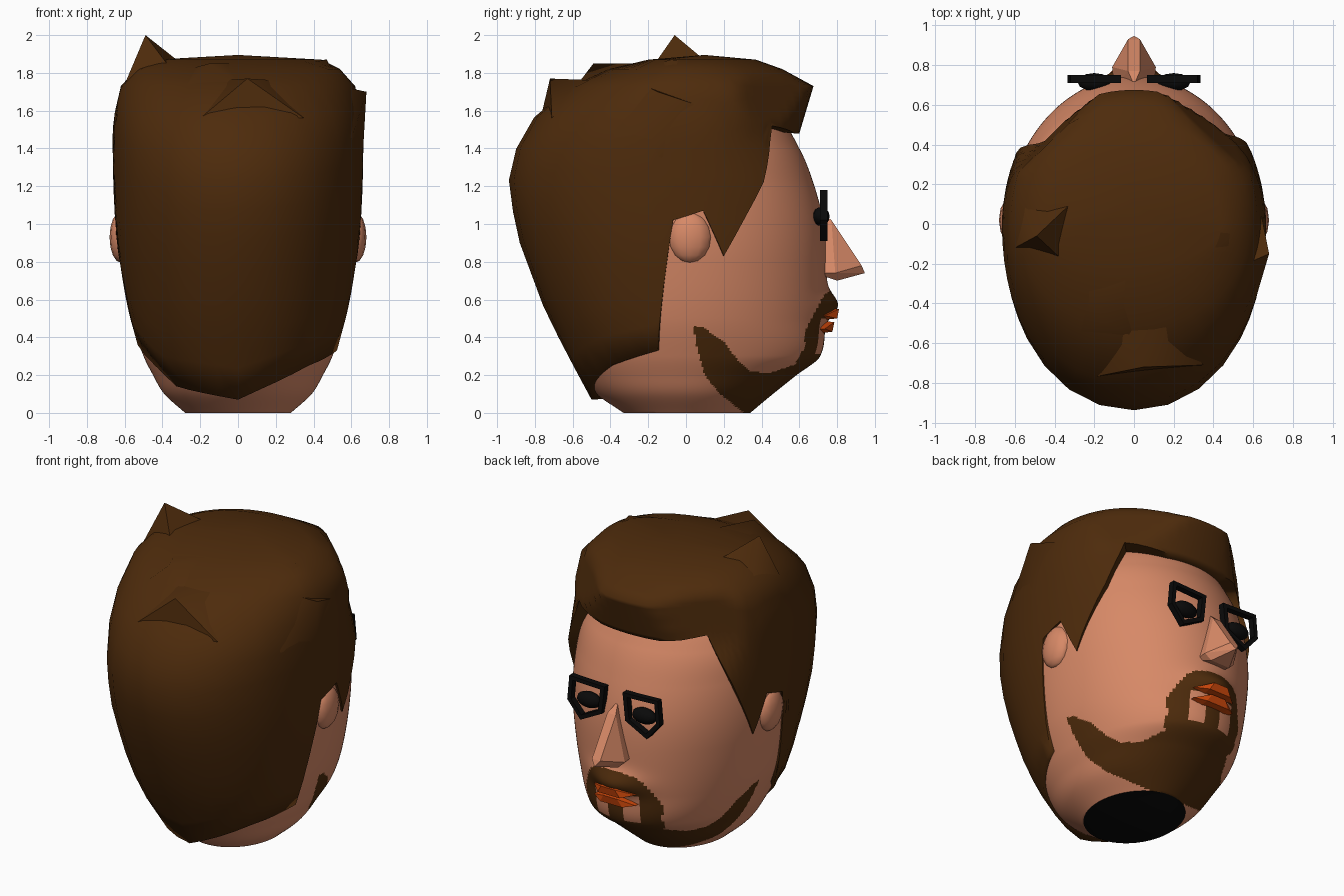
import bpy, bmesh, math
from mathutils import Vector, Matrix

if "Cube" in bpy.data.objects:
    bpy.data.objects.remove(bpy.data.objects["Cube"])


def material(name, rgb):
    m = bpy.data.materials.new(name)
    m.diffuse_color = (*rgb, 1)
    m.use_nodes = True
    m.node_tree.nodes["Principled BSDF"].inputs["Base Color"].default_value = m.diffuse_color
    return m


SKIN = material("skin", (0.68, 0.25, 0.135))
BROWN = material("brown hair", (0.075, 0.024, 0.0035))
BLACK = material("black", (0.003, 0.003, 0.003))
LIP = material("orange lips", (0.58, 0.06, 0.003))


def finish(name, bm, mats, smooth=None):
    bmesh.ops.recalc_face_normals(bm, faces=bm.faces)
    me = bpy.data.meshes.new(name)
    bm.to_mesh(me)
    bm.free()
    for m in mats:
        me.materials.append(m)
    ob = bpy.data.objects.new(name, me)
    bpy.context.collection.objects.link(ob)
    if smooth:
        bpy.ops.object.select_all(action='DESELECT')
        ob.select_set(True)
        bpy.context.view_layer.objects.active = ob
        bpy.ops.object.shade_smooth_by_angle(angle=math.radians(smooth))
    return ob


def sample(table, z, curved):
    """Interpolate table rows (z, back, front, half width) at height z."""
    i = 0
    while i < len(table) - 2 and z > table[i + 1][0]:
        i += 1
    a, b = table[i], table[i + 1]
    t = min(1, max(0, (z - a[0]) / (b[0] - a[0])))
    if not curved:
        return [p + (q - p) * t for p, q in zip(a[1:], b[1:])]
    h = b[0] - a[0]
    p0, p3 = table[max(i - 1, 0)], table[min(i + 2, len(table) - 1)]
    out = []
    for k in (1, 2, 3):
        m0 = (b[k] - p0[k]) / (b[0] - p0[0]) * h
        m1 = (p3[k] - a[k]) / (p3[0] - a[0]) * h
        out.append(a[k] * (2*t**3 - 3*t*t + 1) + m0 * (t**3 - 2*t*t + t)
                   + b[k] * (3*t*t - 2*t**3) + m1 * (t**3 - t*t))
    return out


def shell_point(table, phi, z, curved=False, power=2.0):
    """Point on the shell at angle phi from the face direction (+y)."""
    back, front, half = sample(table, z, curved)
    s, c = math.sin(phi), math.cos(phi)
    ry = front if c > 0 else back
    r = (abs(s / half) ** power + abs(c / ry) ** power) ** (-1 / power)
    return Vector((r * s, r * c, z))


def skin_columns(bm, columns, pole):
    """Join closed columns of points into quads, with a fan at the top."""
    rows = [[bm.verts.new(p) for p in col] for col in columns]
    tip = bm.verts.new(pole)
    for a, b in zip(rows, rows[1:] + rows[:1]):
        for k in range(len(a) - 1):
            bm.faces.new((a[k], b[k], b[k + 1], a[k + 1]))
        bm.faces.new((a[-1], b[-1], tip))
    return rows


# Head, with beard painted by a side-on outline
HEAD = [(0, .33, .34, .28), (.1, .475, .46, .39), (.2, .56, .585, .45), (.3, .61, .71, .50),
        (.5, .66, .735, .57), (.8, .70, .745, .625), (1.0, .74, .73, .64),
        (1.2, .75, .68, .63), (1.4, .70, .60, .59), (1.6, .52, .46, .45),
        (1.72, .25, .22, .22)]
BEARD = [(.04, .46), (.055, .36), (.1, .2), (.18, .1), (.32, -.01), (1, -.01),
         (1, .67), (.78, .67), (.73, .62), (.68, .53), (.63, .43), (.63, .35),
         (.575, .255), (.44, .21), (.34, .22), (.28, .27), (.2, .38), (.09, .45)]


def inside(y, z, poly):
    hit = False
    for (y1, z1), (y2, z2) in zip(poly, poly[1:] + poly[:1]):
        if (z1 > z) != (z2 > z) and y < y1 + (z - z1) / (z2 - z1) * (y2 - y1):
            hit = not hit
    return hit


def head_point(phi, z):
    p = shell_point(HEAD, phi, z, True)
    if p.y > 0:  # upper lip bulge
        p.y += .065 * math.exp(-(p.x / .16) ** 2 - ((z - .57) / .075) ** 2)
    return p


bm = bmesh.new()
N, ROWS = 256, 220
cols = [[head_point(math.tau * i / N, 1.72 * k / ROWS) for k in range(ROWS + 1)]
        for i in range(N)]
rows = skin_columns(bm, cols, (0, 0, 1.75))
for f in bm.faces:
    c = f.calc_center_median()
    chin_gap = c.y > .5 and .06 < abs(c.x) < .16 and .31 < c.z < .5
    f.material_index = int(inside(c.y, c.z, BEARD) and not chin_gap)
cap = bm.faces.new([r[0] for r in rows])
cap.material_index = 2
finish("head", bm, [SKIN, BROWN, BLACK], 40)

# Hair shell: jagged hairline given as (angle from face, height)
HAIR = [(.07, .50, .5, .36), (.33, .64, .72, .535), (.55, .75, .74, .59),
        (.9, .88, .76, .645), (1.2, .945, .75, .66), (1.48, .88, .60, .665),
        (1.58, .79, .63, .655), (1.73, .61, .675, .62), (1.82, .41, .51, .54),
        (1.87, .2, .37, .44)]
RIGHT = [(0, 1.48), (20, 1.48), (45, 1.52), (54, 1.22), (72, .83), (82, 1.07),
         (96, 1.02), (106, .33), (137, .25), (180, .07)]
LEFT = [(0, 1.48), (20, 1.48), (47, 1.52), (59, 1.2), (73, .83), (82, 1.07),
        (96, 1.02), (106, .36), (137, .14), (180, .07)]


def hair_point(phi, z):
    """Hair shell with the two front corners of the quiff cut straight."""
    p = shell_point(HAIR, phi, z, power=2.15)
    t = min(1, max(0, (z - 1.2) / .28))
    lean = max(0, z - 1.5) * .28
    for nx, ny, limit in ((.677, .736, .65), (-.70, .716, .615)):
        reach = p.x * nx + p.y * ny
        allowed = .71 + (limit - .71) * t - (lean if nx > 0 else lean * .3)
        if reach > allowed:
            p.x *= allowed / reach
            p.y *= allowed / reach
    return p


def hairline(line, parts=4):
    out = []
    for (a, z1), (b, z2) in zip(line, line[1:]):
        out += [(a + (b - a) * i / parts, z1 + (z2 - z1) * i / parts)
                for i in range(parts)]
    return out + [line[-1]]


around = hairline(RIGHT) + [(360 - a, z) for a, z in hairline(LEFT)[-2:0:-1]]
cols = []
for deg, low in around:
    phi = math.radians(deg)
    root = shell_point(HEAD, phi, low, True)  # rim meets the scalp
    col = [Vector((root.x * .97, root.y * .97, low + .005))]
    heights = [low + (1.73 - low) * k / 10 for k in range(11)] + [1.775, 1.82, 1.87]
    col += [hair_point(phi, z) for z in heights]
    cols.append(col)
bm = bmesh.new()
skin_columns(bm, cols, (0, .1, 1.895))
finish("hair", bm, [BROWN], 80)


def solid(name, points, mat, smooth=None):
    """Convex solid around a few points."""
    bm = bmesh.new()
    for p in points:
        bm.verts.new(p)
    bmesh.ops.convex_hull(bm, input=bm.verts)
    return finish(name, bm, [mat], smooth)


# Loose tufts on the crown
TUFTS = [
    [(-.49, -.06, 2.0), (-.60, -.12, 1.74), (-.34, -.2, 1.80), (-.30, .12, 1.85), (-.58, .16, 1.70)],
    [(.05, -.72, 1.77), (-.2, -.77, 1.56), (.35, -.71, 1.56), (.2, -.45, 1.76), (-.1, -.45, 1.76)],
    [(-.15, -.49, 1.85), (-.35, -.58, 1.66), (.1, -.62, 1.68), (0, -.2, 1.85), (-.3, -.2, 1.81)],
    [(.68, -.15, 1.70), (.60, -.42, 1.45), (.45, -.25, 1.75), (.62, .15, 1.6), (.66, -.13, 1.35)],
    [(.47, -.08, 1.87), (.5, -.25, 1.70), (.2, -.25, 1.82), (.2, .2, 1.86), (.55, .12, 1.72)],
]
for i, pts in enumerate(TUFTS):
    solid(f"hair_tuft_{i + 1}", pts, BROWN, 60)

# Nose
solid("nose", [(0, .70, 1.08), (-.03, .77, 1.02), (.03, .77, 1.02), (-.03, .93, .78),
               (.03, .93, .78), (0, .947, .74), (-.11, .79, .74), (.11, .79, .74),
               (-.10, .68, .74), (.10, .68, .74), (-.07, .80, .70), (.07, .80, .70)], SKIN)

# Lips
for name, z, deep in (("upper_lip", .525, .81), ("lower_lip", .455, .785)):
    solid(name, [(s * x, y, z + h) for s in (-1, 1) for x, y, h in
                 ((.15, .69, -.01), (.15, .735, -.01), (.05, deep, .025), (.08, deep - .01, -.025),
                  (.05, .70, .035), (.08, .70, -.035))], LIP)


def ball(name, centre, radii, mat, seg, rings):
    bm = bmesh.new()
    bmesh.ops.create_uvsphere(bm, u_segments=seg, v_segments=rings, radius=1,
                              matrix=Matrix.Translation(centre) @ Matrix.Diagonal((*radii, 1)))
    return finish(name, bm, [mat], 50)


# Ears, eyes and five-sided glasses frames
FRAME = [(.065, 1.17), (.32, 1.18), (.335, 1.02), (.24, .91), (.085, .99)]
for side, s in (("right", 1), ("left", -1)):
    ball(f"{side}_ear", (s * .62, .02, .93), (.06, .115, .135), SKIN, 12, 8)
    ball(f"{side}_eye", (s * .2, .715, 1.04), (.085, .045, .05), BLACK, 12, 8)
    bm = bmesh.new()
    loops = []
    for k, y in ((1, .71), (1, .75), (.78, .75), (.78, .71)):
        loops.append([bm.verts.new((s * (.21 + (x - .21) * k), y, 1.06 + (z - 1.06) * k))
                      for x, z in FRAME])
    for a, b in zip(loops, loops[1:] + loops[:1]):
        for i in range(len(FRAME)):
            j = (i + 1) % len(FRAME)
            bm.faces.new((a[i], a[j], b[j], b[i]))
    finish(f"{side}_glasses_frame", bm, [BLACK])
